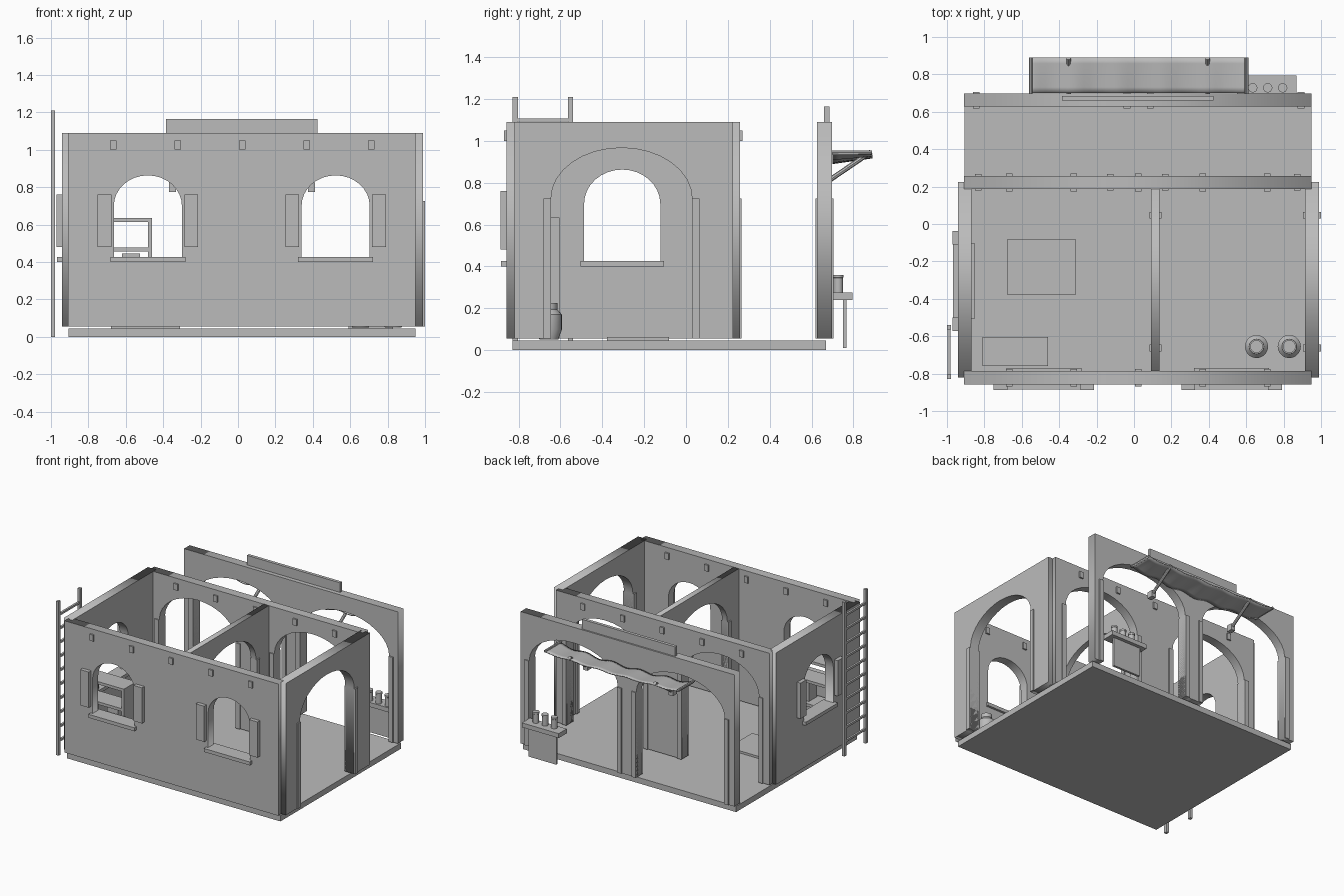
import bpy, bmesh, math
from mathutils import Vector

cube = bpy.data.objects.get("Cube")
if cube:
    bpy.data.objects.remove(cube)

plaster = bpy.data.materials.new("plain_grey")
plaster.use_nodes = True
grey = (0.5, 0.5, 0.5, 1)
plaster.diffuse_color = grey
plaster.node_tree.nodes["Principled BSDF"].inputs["Base Color"].default_value = grey

FLOOR, TOP, JAMB_TOP = 0.055, 1.09, 0.725


def add_object(name, bm):
    bmesh.ops.recalc_face_normals(bm, faces=bm.faces)
    mesh = bpy.data.meshes.new(name)
    bm.to_mesh(mesh)
    bm.free()
    mesh.materials.append(plaster)
    ob = bpy.data.objects.new(name, mesh)
    bpy.context.collection.objects.link(ob)
    return ob


def box(name, x, y, z):
    """Box from (min, max) pairs on each axis."""
    bm = bmesh.new()
    bmesh.ops.create_cube(bm, size=1)
    for v in bm.verts:
        v.co = [r[0] + (c + 0.5) * (r[1] - r[0]) for c, r in zip(v.co, (x, y, z))]
    return add_object(name, bm)


def oriented_box(name, along_x, u, depth, z):
    """Box on a wall: u runs along the wall, depth across it."""
    return box(name, u, depth, z) if along_x else box(name, depth, u, z)


def arch(mid, half, bottom, spring, top, steps=16):
    """Outline of an opening from bottom left over the arch to bottom right."""
    curve = [(mid - half * math.cos(math.pi * i / steps),
              spring + (top - spring) * math.sin(math.pi * i / steps))
             for i in range(steps + 1)]
    return [(mid - half, bottom)] + curve + [(mid + half, bottom)]


def wall(name, along_x, u, depth, doors=(), windows=()):
    """Wall with arched doors, jambs, arched windows, sills and shutters."""
    outline = [(u[0], FLOOR)]
    for mid, half in doors:
        outline += arch(mid, half, FLOOR, JAMB_TOP, 0.967)
    outline += [(u[1], FLOOR), (u[1], TOP), (u[0], TOP)]
    holes = [arch(mid, 0.182, 0.42, 0.70, 0.863) for mid in windows]
    cu = bpy.data.curves.new(name, "CURVE")
    cu.dimensions, cu.fill_mode = "2D", "BOTH"
    cu.extrude = (depth[1] - depth[0]) / 2
    for pts in [outline] + holes:
        sp = cu.splines.new("POLY")
        sp.points.add(len(pts) - 1)
        for p, (a, b) in zip(sp.points, pts):
            p.co = (a, b, 0, 1)
        sp.use_cyclic_u = True
    cu.materials.append(plaster)
    ob = bpy.data.objects.new(name, cu)
    bpy.context.collection.objects.link(ob)
    centre = sum(depth) / 2
    ob.rotation_euler = (math.pi / 2, 0, 0 if along_x else math.pi / 2)
    ob.location = (0, centre, 0) if along_x else (centre, 0, 0)
    bpy.ops.object.select_all(action="DESELECT")
    ob.select_set(True)
    bpy.context.view_layer.objects.active = ob
    bpy.ops.object.convert(target="MESH")

    proud = (depth[0] - 0.009, depth[1] + 0.009)
    for mid, half in doors:
        for s in (-1, 1):
            edge = sorted((mid + s * half, mid + s * (half + 0.036)))
            oriented_box(name + "_jamb", along_x, edge, proud, (FLOOR, JAMB_TOP))
    for mid in windows:
        oriented_box(name + "_sill", along_x, (mid - 0.2, mid + 0.2),
                     (depth[0] - 0.028, depth[1] + 0.018), (0.4, 0.427))
        for s in (-1, 1):
            leaf = sorted((mid + s * 0.195, mid + s * 0.268))
            oriented_box(name + "_shutter", along_x, leaf,
                         (depth[0] - 0.03, depth[0]), (0.48, 0.76))


def tube(name, a, b, radius, sides=8):
    a, b = Vector(a), Vector(b)
    bm = bmesh.new()
    bmesh.ops.create_cone(bm, cap_ends=True, segments=sides, radius1=radius,
                          radius2=radius, depth=(b - a).length)
    ob = add_object(name, bm)
    ob.location = (a + b) / 2
    ob.rotation_euler = (b - a).to_track_quat("Z", "Y").to_euler()
    return ob


def lathe(name, profile, location, steps=20):
    bm = bmesh.new()
    verts = [bm.verts.new((r, 0, z)) for r, z in profile]
    edges = [bm.edges.new(pair) for pair in zip(verts, verts[1:])]
    bmesh.ops.spin(bm, geom=verts + edges, cent=(0, 0, 0), axis=(0, 0, 1),
                   angle=math.tau, steps=steps)
    bmesh.ops.remove_doubles(bm, verts=bm.verts, dist=0.0005)
    ob = add_object(name, bm)
    ob.location = location
    bpy.ops.object.select_all(action="DESELECT")
    ob.select_set(True)
    bpy.context.view_layer.objects.active = ob
    bpy.ops.object.shade_smooth_by_angle()


# Ground slab and walls
box("floor_slab", (-0.905, 0.95), (-0.83, 0.67), (0, 0.045))
wall("front_wall", True, (-0.908, 0.95), (-0.857, -0.787), windows=(-0.482, 0.522))
wall("back_wall", True, (-0.908, 0.95), (0.187, 0.257),
     doors=((-0.48, 0.335), (0.52, 0.335)))
wall("right_wall", False, (-0.82, 0.225), (0.913, 0.99), doors=((-0.308, 0.337),))
wall("left_wall", False, (-0.82, 0.225), (-0.94, -0.868), windows=(-0.305,))
wall("partition", False, (-0.79, 0.19), (0.092, 0.137), doors=((-0.308, 0.337),))
wall("porch_wall", True, (-0.908, 0.95), (0.627, 0.697),
     doors=((-0.44, 0.385), (0.49, 0.385)))
box("porch_signboard", (-0.385, 0.425), (0.66, 0.685), (1.07, 1.165))

# Beam ends through the long walls
for i in range(5):
    x = -0.667 + 0.345 * i
    for y in (-0.822, 0.222):
        box("beam_end", (x - 0.017, x + 0.017), (y - 0.047, y + 0.047), (1.0, 1.05))

# Ladder against the left wall
for y in (-0.817, -0.552):
    box("ladder_rail", (-1.0, -0.978), (y - 0.013, y + 0.013), (0, 1.21))
for i in range(1, 11):
    box("ladder_rung", (-0.997, -0.981), (-0.817, -0.552), (0.11 * i - 0.008, 0.11 * i + 0.008))

# Rug and bookcase
box("rug", (-0.68, -0.31), (-0.378, -0.082), (0.045, 0.062))
for x in (-0.81, -0.48):
    box("shelf_side", (x, x + 0.02), (-0.76, -0.605), (FLOOR, 0.635))
for z in (0.08, 0.27, 0.455, 0.613):
    box("shelf_board", (-0.81, -0.46), (-0.76, -0.605), (z, z + 0.022))
box("shelf_box", (-0.62, -0.525), (-0.74, -0.64), (0.292, 0.445))

# Floor pots
for x in (0.655, 0.83):
    lathe("floor_pot", [(0, 0), (0.045, 0), (0.062, 0.05), (0.062, 0.12), (0.04, 0.145),
                        (0.04, 0.175), (0.032, 0.175), (0.032, 0.1), (0, 0.1)],
          (x, -0.655, 0.05))

# Counter with jars
box("counter_top", (0.55, 0.87), (0.695, 0.795), (0.24, 0.275))
box("counter_panel", (0.59, 0.83), (0.75, 0.768), (0.01, 0.24))
for i in range(3):
    lathe("jar", [(0, 0), (0.023, 0), (0.023, 0.07), (0.025, 0.072), (0.025, 0.085), (0, 0.085)],
          (0.635 + 0.08 * i, 0.728, 0.275), 14)

# Sagging awning cloth
bm = bmesh.new()
bmesh.ops.create_grid(bm, x_segments=40, y_segments=6, size=0.5)
for v in bm.verts:
    t, s = v.co.x + 0.5, v.co.y + 0.5
    sag = 0.02 * math.sin(math.pi * t) + 0.014 * math.sin(5 * math.pi * t) ** 2
    v.co = (-0.56 + 1.17 * t, 0.70 + 0.19 * s, 0.945 - sag * (1.4 - 0.8 * s))
cloth = add_object("awning_cloth", bm)
for p in cloth.data.polygons:
    p.use_smooth = True
solid = cloth.modifiers.new("thickness", "SOLIDIFY")
solid.thickness = 0.008

# Awning rods and brackets
for x in (-0.552, 0.602):
    tube("awning_end_rod", (x, 0.69, 0.945), (x, 0.89, 0.945), 0.01)
for x in (-0.35, 0.393):
    tube("awning_bracket", (x, 0.66, 0.795), (x, 0.885, 0.948), 0.012)
    box("bracket_foot", (x - 0.018, x + 0.018), (0.64, 0.69), (0.775, 0.825))
